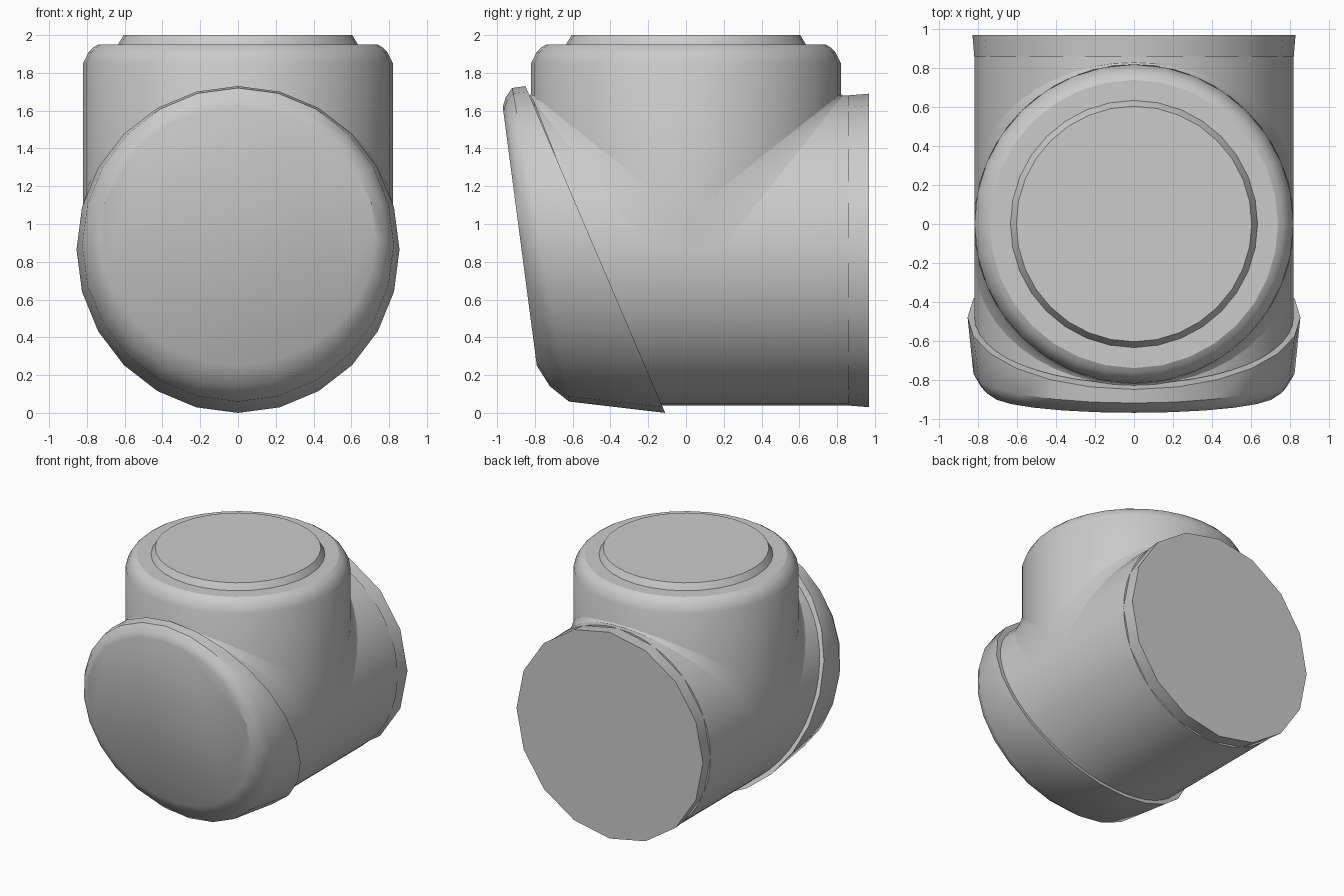
import bpy, bmesh, math

if "Cube" in bpy.data.objects:
    bpy.data.objects.remove(bpy.data.objects["Cube"])

grey = bpy.data.materials.new("plain grey")
grey.use_nodes = True
colour = (0.6, 0.6, 0.6, 1)
grey.diffuse_color = colour
grey.node_tree.nodes["Principled BSDF"].inputs["Base Color"].default_value = colour

R = 0.82       # pipe radius
AXIS_Z = 0.86  # height of the horizontal pipe's axis


def loft(name, rings, angle=30):
    """Skin a list of equal-length point rings and close both ends."""
    bm = bmesh.new()
    loops = [[bm.verts.new(p) for p in ring] for ring in rings]
    for a, b in zip(loops, loops[1:]):
        for i in range(len(a)):
            j = (i + 1) % len(a)
            bm.faces.new((a[i], a[j], b[j], b[i]))
    bm.faces.new(loops[0])
    bm.faces.new(loops[-1])
    bmesh.ops.recalc_face_normals(bm, faces=bm.faces)
    mesh = bpy.data.meshes.new(name)
    bm.to_mesh(mesh)
    bm.free()
    mesh.materials.append(grey)
    obj = bpy.data.objects.new(name, mesh)
    bpy.context.collection.objects.link(obj)
    bpy.ops.object.select_all(action='DESELECT')
    obj.select_set(True)
    bpy.context.view_layer.objects.active = obj
    bpy.ops.object.shade_smooth_by_angle(angle=math.radians(angle))
    return obj


def ellipse(start, end, half_width, sides):
    """Ring whose (y, z) diameter runs from start to end, widening along x."""
    points = []
    for i in range(sides):
        t = 2 * math.pi * i / sides
        k = (1 + math.cos(t)) / 2
        points.append((half_width * math.sin(t),
                       end[0] + (start[0] - end[0]) * k,
                       end[1] + (start[1] - end[1]) * k))
    return points


def upright(radius, z, sides):
    return ellipse((radius, z), (-radius, z), radius, sides)


# Horizontal pipe, cut on the slant where it enters the front cap
loft("horizontal_pipe", [
    ellipse((-0.82, AXIS_Z + R), (-0.16, AXIS_Z - R), R, 48),
    ellipse((0.86, AXIS_Z + R), (0.86, AXIS_Z - R), R, 48)])

# Back collar with fewer sides
loft("back_collar", [
    ellipse((y, AXIS_Z + r), (y, AXIS_Z - r), r, 16)
    for y, r in ((0.85, 0.82), (0.97, 0.83))])

# Vertical neck with a chamfered shoulder
loft("vertical_neck", [upright(r, z, 32) for r, z in (
    (R, AXIS_Z), (R, 1.85), (0.79, 1.91), (0.765, 1.935), (0.74, 1.95))])

# Raised disc on the neck
loft("top_disc", [upright(r, z, 32) for r, z in (
    (0.64, 1.94), (0.635, 1.95), (0.605, 2.0))])

# Front cap: tilted face, rounded edge, slanted rear rim
loft("front_cap", [ellipse(top, bottom, w, 24) for top, bottom, w in (
    ((-0.97, 1.62), (-0.79, 0.25), 0.73),
    ((-0.955, 1.67), (-0.72, 0.14), 0.785),
    ((-0.92, 1.72), (-0.62, 0.06), 0.825),
    ((-0.85, 1.73), (-0.11, 0.0), 0.855))], 35)

# Soft fillets where the neck meets the horizontal pipe
for name, side in (("back_fillet", 1), ("front_fillet", -1)):
    rings = []
    for i in range(25):
        t = math.pi * i / 24
        x, y = R * math.cos(t), R * math.sin(t)
        f = 0.01 + 0.17 * (1 - math.sin(t))
        z = AXIS_Z + y
        corner = [(y - 0.02, z - 0.02), (y, z + f),
                  (y + f * 0.4, z + f * 0.4), (y + f, z)]
        rings.append([(x, side * py, pz) for py, pz in corner])
    loft(name, rings, 60)
